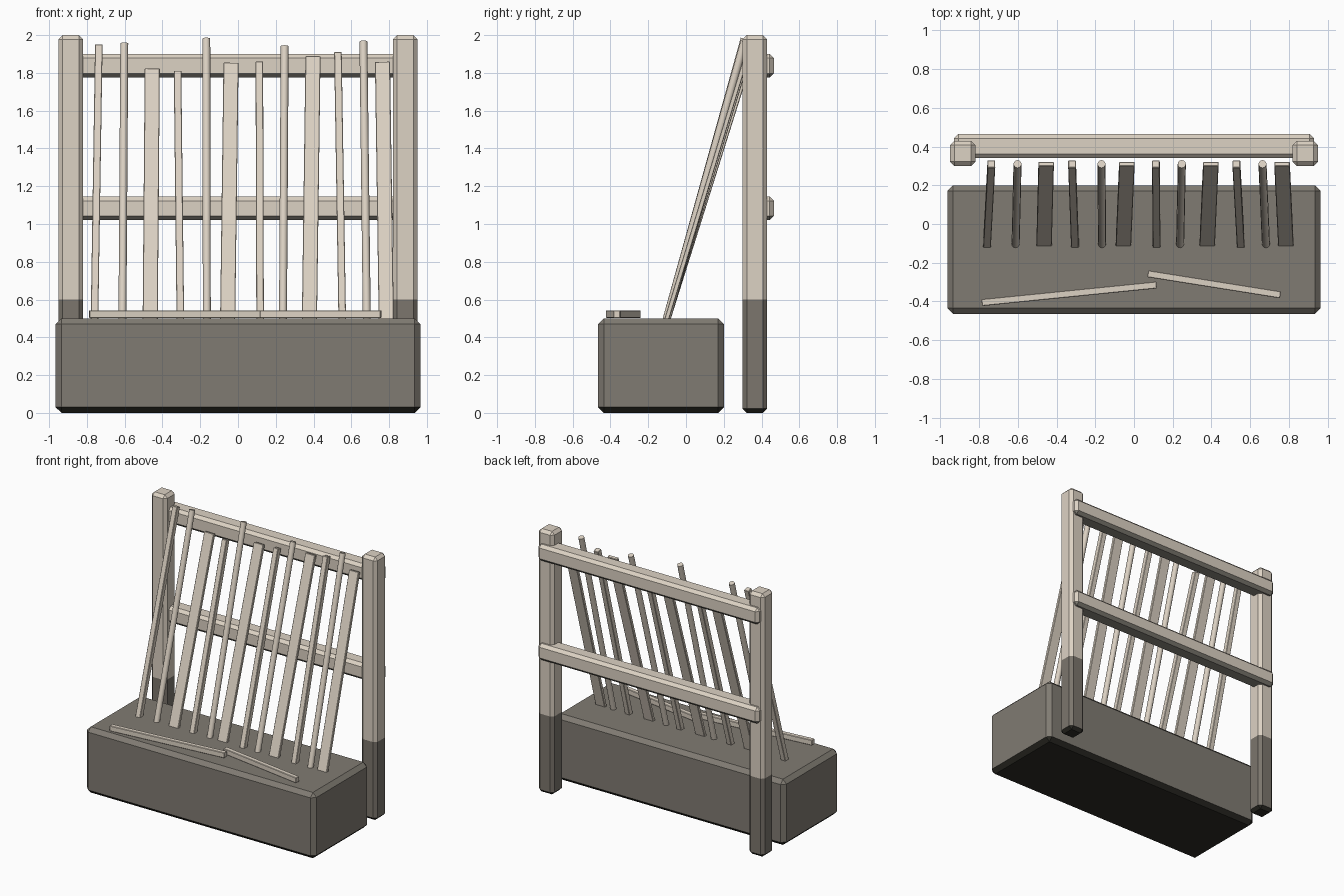
import bpy, bmesh
from mathutils import Vector, Matrix

if "Cube" in bpy.data.objects:
    bpy.data.objects.remove(bpy.data.objects["Cube"])


def material(name, rgb):
    m = bpy.data.materials.new(name)
    m.diffuse_color = (*rgb, 1)
    m.use_nodes = True
    m.node_tree.nodes["Principled BSDF"].inputs["Base Color"].default_value = m.diffuse_color
    return m


WOOD = material("pale wood", (0.72, 0.645, 0.55))
WOOD_UNDER = material("dark wood underside", (0.26, 0.245, 0.21))
STONE = material("grey stone", (0.217, 0.199, 0.17))
FOOT = material("weathered foot", (0.2, 0.18, 0.153))
UNDER = material("black underside", (0.026, 0.025, 0.019))


def finish(name, bm, mats):
    bmesh.ops.recalc_face_normals(bm, faces=bm.faces[:])
    me = bpy.data.meshes.new(name)
    bm.to_mesh(me)
    bm.free()
    for m in mats:
        me.materials.append(m)
    ob = bpy.data.objects.new(name, me)
    bpy.context.collection.objects.link(ob)
    return ob


def box(name, lo, hi, bevel, mats, split=None):
    """Bevelled box; materials are main, underside and optional foot."""
    lo, hi = Vector(lo), Vector(hi)
    bm = bmesh.new()
    bmesh.ops.create_cube(bm, size=1, matrix=Matrix.Translation((lo + hi) / 2)
                          @ Matrix.Diagonal((*(hi - lo), 1)))
    bmesh.ops.bevel(bm, geom=bm.edges[:], offset=bevel, segments=1, affect='EDGES')
    if split:
        bmesh.ops.bisect_plane(bm, geom=bm.verts[:] + bm.edges[:] + bm.faces[:],
                               plane_co=(0, 0, split), plane_no=(0, 0, 1))
    bmesh.ops.recalc_face_normals(bm, faces=bm.faces[:])
    for f in bm.faces:
        f.normal_update()
        if f.normal.z < -0.5:
            f.material_index = 1
        elif split and f.calc_center_median().z < split:
            f.material_index = 2
    return finish(name, bm, mats)


def stick(name, a, b, width, depth, sides=4):
    """Bar from a to b; width runs sideways, depth across it."""
    a, b = Vector(a), Vector(b)
    axis = (b - a).normalized()
    ref = Vector((0, 1, 0)) if abs(axis.z) > 0.5 else Vector((0, 0, 1))
    side = ref.cross(axis).normalized()
    up = axis.cross(side)
    rot = Matrix((side, up, axis)).transposed().to_4x4()
    place = (Matrix.Translation((a + b) / 2) @ rot
             @ Matrix.Diagonal((width, depth, (b - a).length, 1)))
    bm = bmesh.new()
    if sides == 4:
        bmesh.ops.create_cube(bm, size=1, matrix=place)
        bmesh.ops.bevel(bm, geom=bm.edges[:], offset=0.003, segments=1, affect='EDGES')
    else:
        bmesh.ops.create_cone(bm, cap_ends=True, segments=sides, radius1=0.5,
                              radius2=0.5, depth=1, matrix=place)
        for f in bm.faces:
            f.smooth = len(f.verts) == 4
        for e in bm.edges:
            e.smooth = all(f.smooth for f in e.link_faces)
    return finish(name, bm, [WOOD])


# Stone trough block
box("base_block", (-0.965, -0.465, 0), (0.965, 0.2, 0.5), 0.03, [STONE, UNDER])

# Posts with dark feet
for tag, s in (("left", -1), ("right", 1)):
    x0, x1 = sorted((s * 0.82, s * 0.95))
    box(tag + "_post", (x0, 0.3, 0), (x1, 0.43, 2), 0.022, [WOOD, UNDER, FOOT], 0.6)

# Horizontal rails
for tag, z in (("lower", 1.02), ("upper", 1.775)):
    box(tag + "_rail", (-0.93, 0.34, z), (0.93, 0.465, z + 0.125), 0.022,
        [WOOD, WOOD_UNDER])

# Leaning sticks: bottom x, top x, top z, cycling through three shapes
LEANING = [(-0.76, -0.737, 1.95), (-0.612, -0.602, 1.96), (-0.465, -0.454, 1.825),
           (-0.305, -0.32, 1.81), (-0.165, -0.168, 1.985), (-0.055, -0.037, 1.855),
           (0.117, 0.113, 1.86), (0.238, 0.247, 1.945), (0.378, 0.397, 1.89),
           (0.552, 0.529, 1.91), (0.682, 0.664, 1.97), (0.785, 0.765, 1.86)]
SHAPES = [("square_stick", 0.04, 0.04, 4), ("round_stick", 0.042, 0.042, 12),
          ("flat_slat", 0.08, 0.024, 4)]
for i, (xb, xt, zt) in enumerate(LEANING):
    name, w, d, n = SHAPES[i % 3]
    stick(f"{name}_{i + 1}", (xb, -0.107, 0.48), (xt, 0.31, zt - 0.004), w, d, n)

# Loose sticks lying on the block
stick("loose_stick_long", (-0.787, -0.406, 0.523), (0.117, -0.315, 0.523), 0.036, 0.04)
stick("loose_stick_short", (0.071, -0.257, 0.523), (0.757, -0.366, 0.523), 0.036, 0.04)
